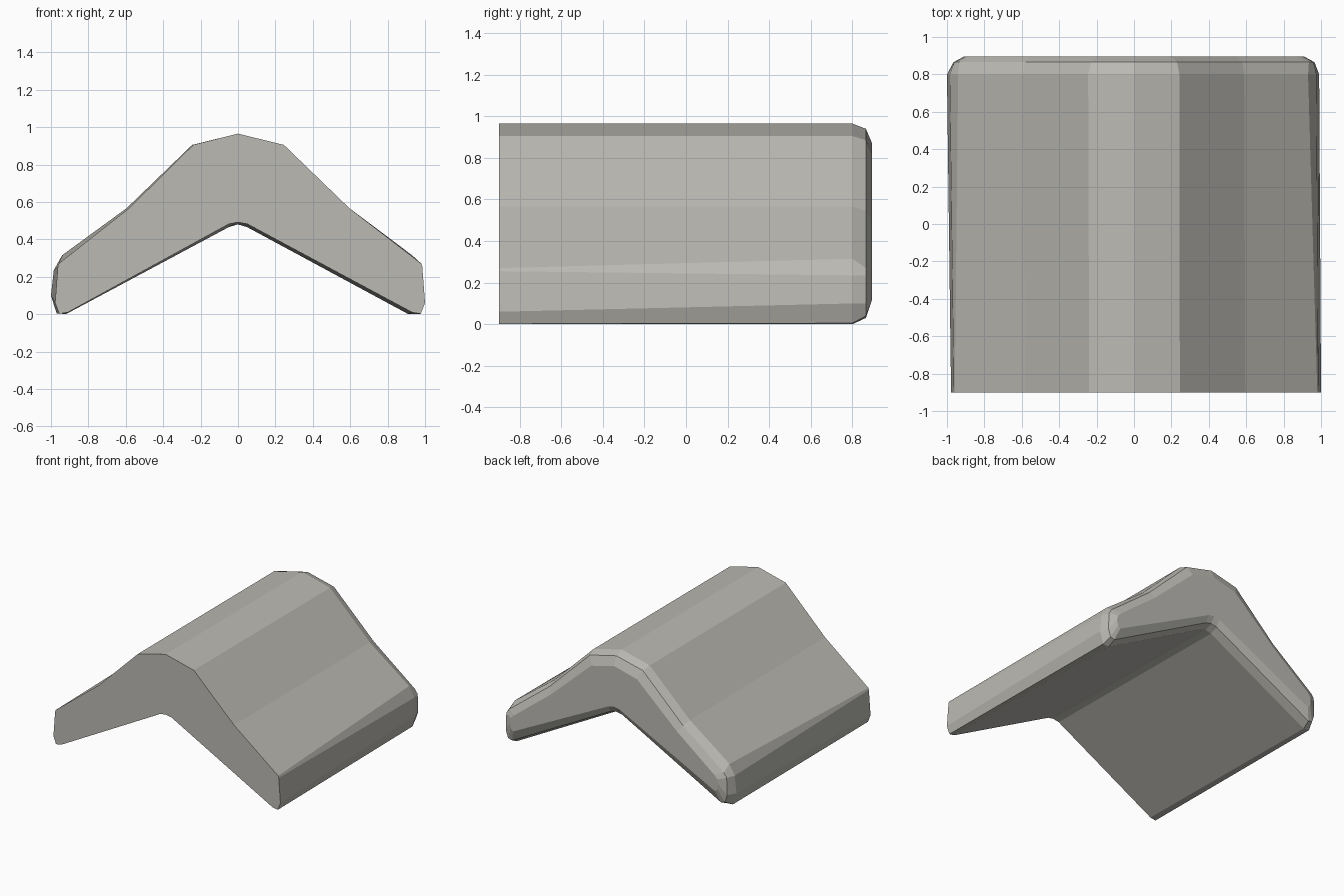
import bpy
import bmesh

cube = bpy.data.objects.get("Cube")
if cube:
    bpy.data.objects.remove(cube, do_unlink=True)


def make_material(name, colour):
    material = bpy.data.materials.new(name)
    material.use_nodes = True
    material.diffuse_color = colour
    material.node_tree.nodes["Principled BSDF"].inputs["Base Color"].default_value = colour
    return material


# Half profiles, running from the ridge over the slope to the inner apex
front_half = [(0, .965), (.245, .905), (.595, .567), (.98, .27), (.985, .255),
              (1, .06), (.977, .002), (.93, .01), (.05, .482), (0, .491)]
rim_half = [(0, .965), (.245, .905), (.595, .567), (.94, .315), (.985, .235),
            (1, .1), (.97, .005), (.92, 0), (.05, .465), (0, .48)]
bevel_half = [(0, .94), (.23, .885), (.58, .545), (.935, .27), (.96, .235),
              (.965, .1), (.945, .04), (.91, .03), (.05, .49), (0, .5)]
back_half = [(0, .87), (.2, .82), (.55, .5), (.87, .25), (.9, .22),
             (.91, .18), (.9, .14), (.88, .12), (.05, .54), (0, .55)]

# Each section: depth, half profile, right width factor, left width factor
sections = [
    (-.9, front_half, 1, .978),
    (.8, rim_half, .99, 1),
    (.865, bevel_half, 1, 1),
    (.895, back_half, 1, 1),
]


def add_section(bm, depth, half, plus_scale, minus_scale):
    """Mirror a half profile into a closed ring of vertices."""
    plus_side = [(x * plus_scale, z) for x, z in half]
    minus_side = [(-x * minus_scale, z) for x, z in reversed(half[1:-1])]
    return [bm.verts.new((x, depth, z)) for x, z in plus_side + minus_side]


def bridge(bm, first, second):
    """Join two rings with a band of faces."""
    count = len(first)
    for i in range(count):
        following = (i + 1) % count
        bm.faces.new((first[i], first[following], second[following], second[i]))


# Ridge cap: rings joined along the depth, with closed ends
bm = bmesh.new()
rings = [add_section(bm, *section) for section in sections]
for first, second in zip(rings, rings[1:]):
    bridge(bm, first, second)
bm.faces.new(rings[0])
bm.faces.new(rings[-1])
bmesh.ops.recalc_face_normals(bm, faces=bm.faces[:])

mesh = bpy.data.meshes.new("ridge_cap")
bm.to_mesh(mesh)
bm.free()
mesh.materials.append(make_material("warm grey stone", (.5, .49, .45, 1)))
ridge_cap = bpy.data.objects.new("ridge_cap", mesh)
bpy.context.collection.objects.link(ridge_cap)
